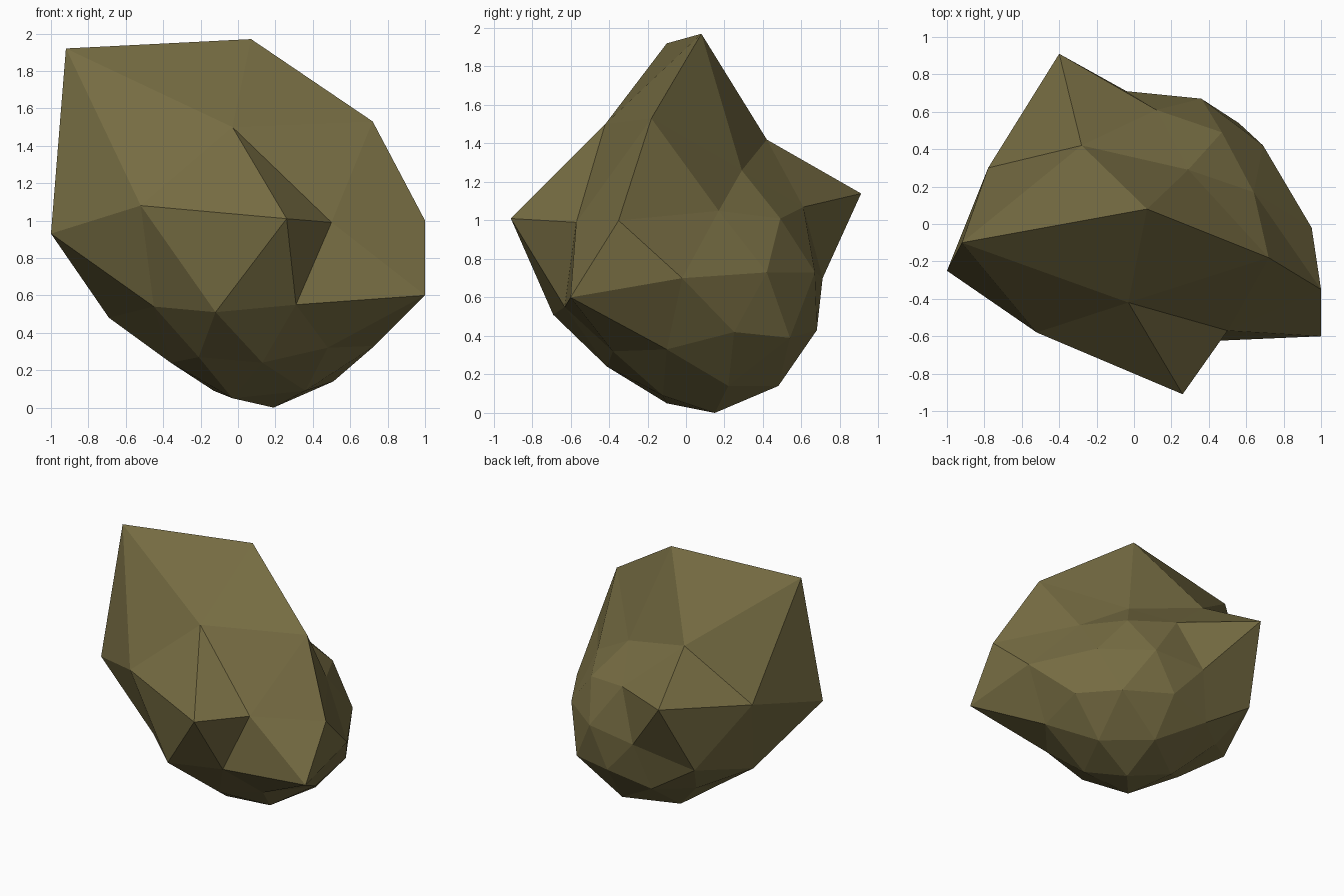
import bpy, bmesh, math

# Rock: a two-level icosphere whose rings are pulled to irregular cross-sections.
# Each ring runs counter-clockwise seen from above.
TOP = (0.07, 0.08, 1.97)
CROWN = [(0.72, -0.18, 1.53), (0.29, 0.29, 1.26), (-0.28, 0.42, 1.42),
         (-0.92, -0.10, 1.92), (-0.03, -0.42, 1.50)]
SHOULDER = [(1.00, -0.35, 1.00), (0.64, 0.17, 1.05), (0.47, 0.49, 1.01),
            (0.12, 0.61, 1.07), (-0.40, 0.91, 1.14), (-0.78, 0.30, 1.05),
            (-1.00, -0.25, 0.93), (-0.52, -0.58, 1.08), (0.26, -0.91, 1.01),
            (0.50, -0.57, 0.99)]
WAIST = [(0.95, -0.02, 0.70), (0.69, 0.42, 0.73), (0.36, 0.67, 0.73),
         (-0.04, 0.71, 0.70), (-0.52, 0.64, 0.60), (-0.69, 0.16, 0.48),
         (-0.45, -0.40, 0.54), (-0.12, -0.69, 0.51), (0.31, -0.63, 0.55),
         (1.00, -0.60, 0.60)]
BELLY = [(0.73, -0.10, 0.33), (0.75, 0.25, 0.42), (0.56, 0.54, 0.39),
         (0.20, 0.68, 0.43), (-0.14, 0.62, 0.35), (-0.39, 0.43, 0.35),
         (-0.36, 0.05, 0.24), (-0.21, -0.32, 0.27), (0.13, -0.41, 0.24),
         (0.48, -0.38, 0.32)]
BASE = [(0.51, 0.22, 0.14), (0.21, 0.48, 0.14), (-0.13, 0.25, 0.09),
        (-0.03, -0.10, 0.05), (0.36, -0.12, 0.09)]
BOTTOM = (0.19, 0.15, 0.0)


def target(co):
    """Pick the ring by height and the place in it by direction."""
    a = math.degrees(math.atan2(co.y, co.x)) % 360
    if abs(co.z) > 0.95:
        return TOP if co.z > 0 else BOTTOM
    if co.z > 0.7:
        return CROWN[round(a / 72) % 5]
    if co.z < -0.7:
        return BASE[int(a // 72)]
    if co.z > 0.3:
        return SHOULDER[round(a / 36) % 10]
    if co.z < -0.3:
        return BELLY[round(a / 36) % 10]
    return WAIST[int(a // 36)]


bm = bmesh.new()
bmesh.ops.create_icosphere(bm, subdivisions=2, radius=1)
for v in bm.verts:
    v.co = target(v.co.normalized())
bmesh.ops.recalc_face_normals(bm, faces=bm.faces)

mesh = bpy.data.meshes.new("rock")
bm.to_mesh(mesh)
bm.free()
rock = bpy.data.objects.new("rock", mesh)
bpy.context.collection.objects.link(rock)

# Olive brown stone, flat faces
stone = bpy.data.materials.new("olive brown stone")
stone.diffuse_color = (0.18, 0.15, 0.055, 1)
mesh.materials.append(stone)
